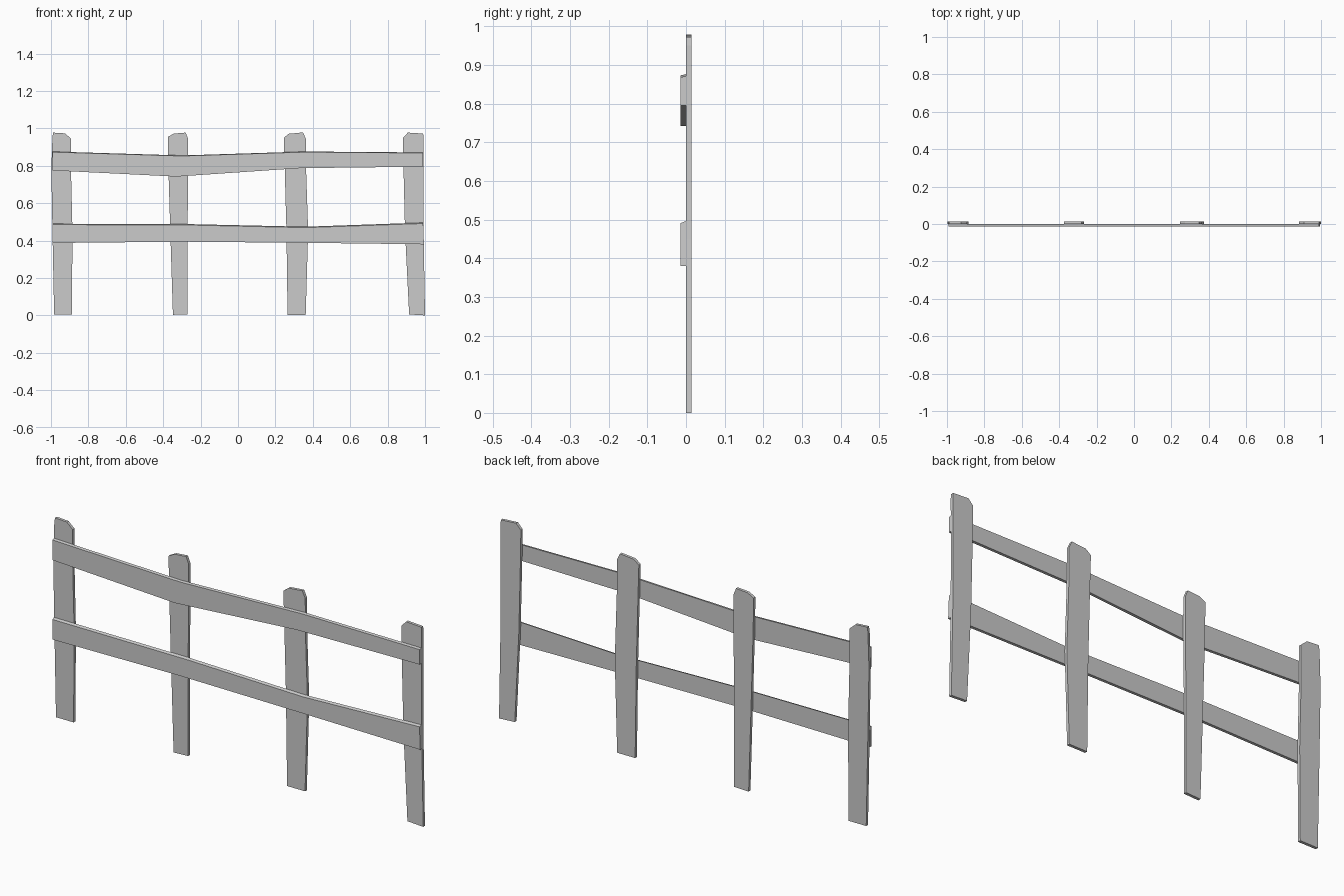
import bpy, bmesh

if "Cube" in bpy.data.objects:
    bpy.data.objects.remove(bpy.data.objects["Cube"])

THICK = 0.014


def plank(name, pairs, y_front, y_back, slant=0.0):
    """Flat board: pairs of opposite edge points (x, z), extruded along y.
    slant lowers the front upper edge slightly for a hand-cut look."""
    bm = bmesh.new()
    rows = []
    for (ax, az), (bx, bz) in pairs:
        rows.append([bm.verts.new(p) for p in (
            (ax, y_front, az), (bx, y_front, bz - slant),
            (bx, y_back, bz), (ax, y_back, az))])
    for r, s in zip(rows, rows[1:]):
        for i in range(4):
            j = (i + 1) % 4
            bm.faces.new((r[i], r[j], s[j], s[i]))
    bm.faces.new(rows[0])
    bm.faces.new(rows[-1])
    bmesh.ops.recalc_face_normals(bm, faces=bm.faces)
    me = bpy.data.meshes.new(name)
    bm.to_mesh(me)
    bm.free()
    ob = bpy.data.objects.new(name, me)
    bpy.context.collection.objects.link(ob)
    return ob


# Posts: left/right edge points from the foot to the chipped top
posts = [
    [((-.983, .005), (-.888, .005)), ((-.992, .45), (-.885, .45)),
     ((-.998, .78), (-.893, .78)), ((-.992, .955), (-.893, .945)),
     ((-.988, .977), (-.925, .973))],
    [((-.348, .003), (-.27, .006)), ((-.362, .45), (-.27, .45)),
     ((-.372, .78), (-.266, .78)), ((-.375, .955), (-.267, .945)),
     ((-.342, .972), (-.28, .977))],
    [((.265, .003), (.362, .003)), ((.259, .45), (.375, .45)),
     ((.25, .78), (.364, .78)), ((.245, .95), (.363, .945)),
     ((.272, .971), (.347, .978))],
    [((.915, .005), (1.0, .0)), ((.893, .45), (.992, .45)),
     ((.885, .78), (.991, .78)), ((.882, .95), (.992, .95)),
     ((.908, .977), (.99, .972))],
]
for n, pairs in enumerate(posts, 1):
    plank(f"post_{n}", pairs, 0, THICK)

# Rails: lower/upper edge points from left to right, nailed on the front
plank("upper_rail", [((-.993, .775), (-.993, .876)), ((-.33, .742), (-.30, .855)),
                     ((.33, .787), (.36, .876)), ((.99, .795), (.99, .871))],
      -THICK, 0, .003)
plank("lower_rail", [((-.993, .387), (-.993, .49)), ((-.30, .394), (-.27, .488)),
                     ((.36, .388), (.36, .474)), ((.994, .38), (.99, .496))],
      -THICK, 0, .005)
